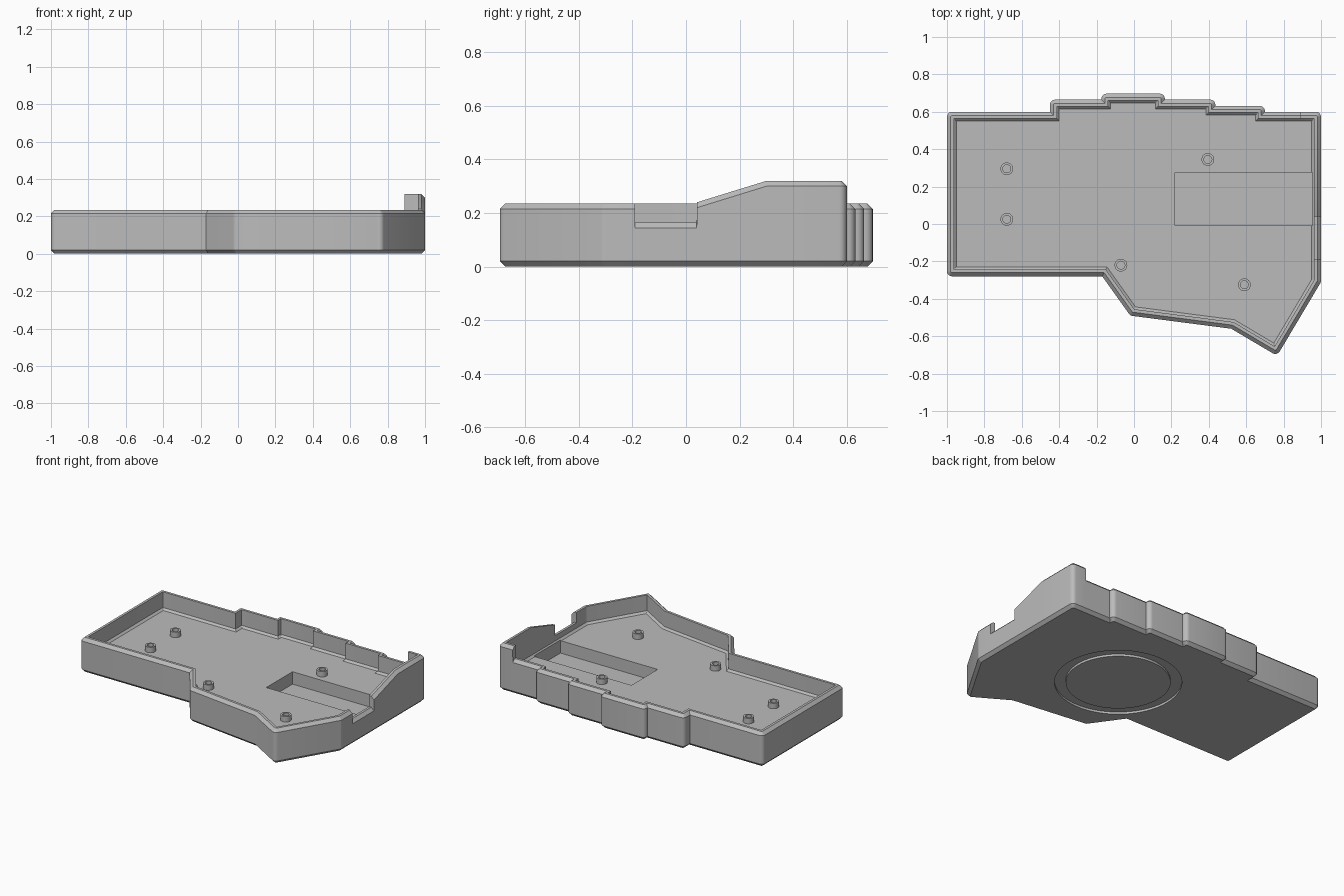
import bpy, bmesh
from mathutils import Vector

if "Cube" in bpy.data.objects:
    bpy.data.objects.remove(bpy.data.objects["Cube"])

grey = bpy.data.materials.new("plain grey")
grey.use_nodes = True
grey.diffuse_color = (0.5, 0.5, 0.5, 1)
grey.node_tree.nodes["Principled BSDF"].inputs["Base Color"].default_value = (0.5, 0.5, 0.5, 1)

RIM, HIGH, NOTCH = 0.235, 0.32, 0.165
FLOOR, CHAMFER, WALL, ROUND = 0.115, 0.02, 0.037, 0.028
GAP = 0.001

# Counter-clockwise outline: x, y and rim height
outline = [
    (-1, -0.28, RIM), (-0.17, -0.28, RIM), (-0.02, -0.49, RIM),
    (0.52, -0.56, RIM), (0.765, -0.705, RIM), (1, -0.31, RIM),
    # side notch and sloping rim
    (1, -0.19 - GAP, RIM), (1, -0.19, NOTCH), (1, 0.04, NOTCH),
    (1, 0.04 + GAP, 0.24), (1, 0.3, HIGH),
    # raised corner
    (1, 0.6, HIGH), (0.89 + GAP, 0.6, HIGH), (0.89, 0.6, RIM),
    # stepped back edge
    (0.7, 0.6, RIM), (0.7, 0.632, RIM), (0.435, 0.632, RIM), (0.435, 0.665, RIM),
    (0.165, 0.665, RIM), (0.165, 0.697, RIM), (-0.175, 0.697, RIM),
    (-0.175, 0.665, RIM), (-0.45, 0.665, RIM), (-0.45, 0.6, RIM), (-1, 0.6, RIM),
]


def ring(offset):
    """Outline moved inwards, with convex corners rounded: (x, y, rim height)."""
    result = []
    for i, (x, y, h) in enumerate(outline):
        p = Vector((x, y))
        d1 = (p - Vector(outline[i - 1][:2])).normalized()
        d2 = (Vector(outline[(i + 1) % len(outline)][:2]) - p).normalized()
        n1, n2 = Vector((-d1.y, d1.x)), Vector((-d2.y, d2.x))
        miter = (n1 + n2) / (1 + n1.dot(n2))
        if d1.x * d2.y - d1.y * d2.x > 0.01:
            r = max(ROUND - offset, 0.002)
            centre = p + miter * (offset + r)
            for k in range(6):
                q = centre - n1.slerp(n2, k / 5) * r
                result.append((q.x, q.y, h))
        else:
            q = p + miter * offset
            result.append((q.x, q.y, h))
    return result


def finish(bm, name):
    bmesh.ops.recalc_face_normals(bm, faces=bm.faces[:])
    mesh = bpy.data.meshes.new(name)
    bm.to_mesh(mesh)
    bm.free()
    mesh.materials.append(grey)
    obj = bpy.data.objects.new(name, mesh)
    bpy.context.collection.objects.link(obj)
    return obj


def select_only(obj):
    bpy.ops.object.select_all(action="DESELECT")
    obj.select_set(True)
    bpy.context.view_layer.objects.active = obj


def tube(name, x, y, z0, z1, outer, inner, sides):
    """Ring-shaped solid around a vertical axis."""
    bm = bmesh.new()
    profile = [(inner, z0), (outer, z0), (outer, z1), (inner, z1)]
    verts = [bm.verts.new((x + r, y, z)) for r, z in profile]
    edges = [bm.edges.new((verts[i - 1], verts[i])) for i in range(4)]
    bmesh.ops.spin(bm, geom=verts + edges, cent=(x, y, 0), axis=(0, 0, 1),
                   angle=6.283185307, steps=sides, use_merge=True)
    bmesh.ops.remove_doubles(bm, verts=bm.verts[:], dist=0.0001)
    return finish(bm, name)


def cut(target, cutter):
    cutter.hide_render = True
    mod = target.modifiers.new("cut", "BOOLEAN")
    mod.operation, mod.solver, mod.object = "DIFFERENCE", "EXACT", cutter
    select_only(target)
    bpy.ops.object.modifier_apply(modifier=mod.name)
    bpy.data.objects.remove(cutter)


# Tray: rings from underside, up the outside, over the rim and down to the floor
levels = [
    (CHAMFER, lambda h: 0), (0, lambda h: CHAMFER), (0, lambda h: h - CHAMFER),
    (CHAMFER, lambda h: h), (WALL, lambda h: h),
    (WALL, lambda h: FLOOR + 0.013), (WALL + 0.013, lambda h: FLOOR),
]
bm = bmesh.new()
loops = [[bm.verts.new((x, y, height(h))) for x, y, h in ring(off)] for off, height in levels]
for low, high in zip(loops, loops[1:]):
    for i in range(len(low)):
        bm.faces.new((low[i - 1], low[i], high[i], high[i - 1]))
bm.faces.new(loops[0][::-1])
bm.faces.new(loops[-1])
tray = finish(bm, "case_tray")

# Rectangular pocket in the floor
bm = bmesh.new()
bmesh.ops.create_cube(bm, size=1)
bmesh.ops.scale(bm, vec=(0.735, 0.283, 0.12), verts=bm.verts[:])
bmesh.ops.translate(bm, vec=(0.5875, 0.1335, 0.09), verts=bm.verts[:])
cut(tray, finish(bm, "pocket_cutter"))

# Shallow ring groove in the underside
cut(tray, tube("groove_cutter", 0.17, 0.05, -0.05, 0.015, 0.395, 0.325, 64))

# Screw bosses
spots = [(-0.68, 0.295), (-0.68, 0.025), (-0.07, -0.22), (0.59, -0.325), (0.395, 0.345)]
bosses = [tube(f"screw_boss_{i + 1}", x, y, FLOOR - 0.005, 0.152, 0.034, 0.021, 32)
          for i, (x, y) in enumerate(spots)]

for obj in [tray] + bosses:
    select_only(obj)
    bpy.ops.object.shade_smooth_by_angle(angle=0.52)
